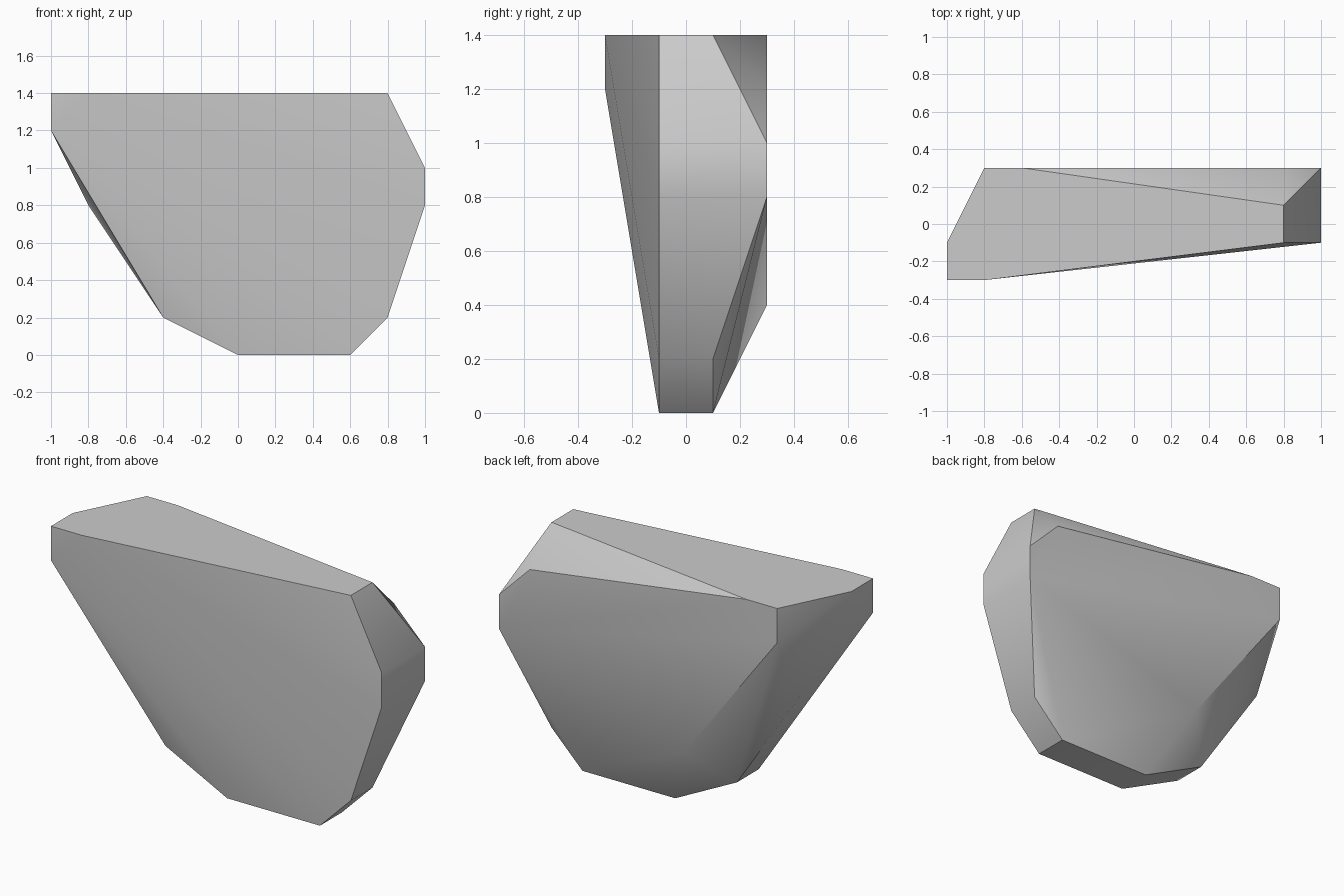
import bpy, bmesh, math

if "Cube" in bpy.data.objects:
    bpy.data.objects.remove(bpy.data.objects["Cube"], do_unlink=True)

# Stone colour
stone = bpy.data.materials.new("stone_grey")
stone.use_nodes = True
grey = (0.6, 0.6, 0.6, 1)
stone.diffuse_color = grey
stone.node_tree.nodes["Principled BSDF"].inputs["Base Color"].default_value = grey

# Outline corners of the rock, as (x, z) paired with the depths they span
corners = [
    (0.8, 1.4, (-0.1, 0.1)), (1, 1, (-0.1, 0.3)), (1, 0.8, (-0.1, 0.3)),
    (0.8, 0.2, (-0.1, 0.1)), (0.6, 0, (-0.1, 0.1)), (0, 0, (-0.1, 0.1)),
    (-0.4, 0.2, (-0.1, 0.1)), (-0.8, 0.8, (0.1,)),
    (-1, 1.2, (-0.3, -0.1)), (-1, 1.4, (-0.3, -0.1)),
    (-0.8, 1.4, (-0.3, 0.3)), (-0.8, 1.2, (0.3,)),
    (-0.6, 1.4, (0.3,)), (0.8, 1.2, (0.3,)), (-0.2, 0.4, (0.3,)),
]

# Faceted rock: convex skin over the corners
bm = bmesh.new()
for x, z, depths in corners:
    for y in depths:
        bm.verts.new((x, y, z))
hull = bmesh.ops.convex_hull(bm, input=bm.verts[:])
spare = {g for g in hull["geom_interior"] + hull["geom_unused"]
         if isinstance(g, bmesh.types.BMVert)}
bmesh.ops.delete(bm, geom=list(spare), context="VERTS")
bmesh.ops.dissolve_limit(bm, angle_limit=math.radians(1),
                         verts=bm.verts[:], edges=bm.edges[:])
bmesh.ops.recalc_face_normals(bm, faces=bm.faces[:])

mesh = bpy.data.meshes.new("rock")
bm.to_mesh(mesh)
bm.free()
mesh.materials.append(stone)
rock = bpy.data.objects.new("rock", mesh)
bpy.context.collection.objects.link(rock)

# Soft shading across shallow edges, crisp at steep ones
bpy.ops.object.select_all(action="DESELECT")
rock.select_set(True)
bpy.context.view_layer.objects.active = rock
bpy.ops.object.shade_smooth_by_angle(angle=math.radians(30))
